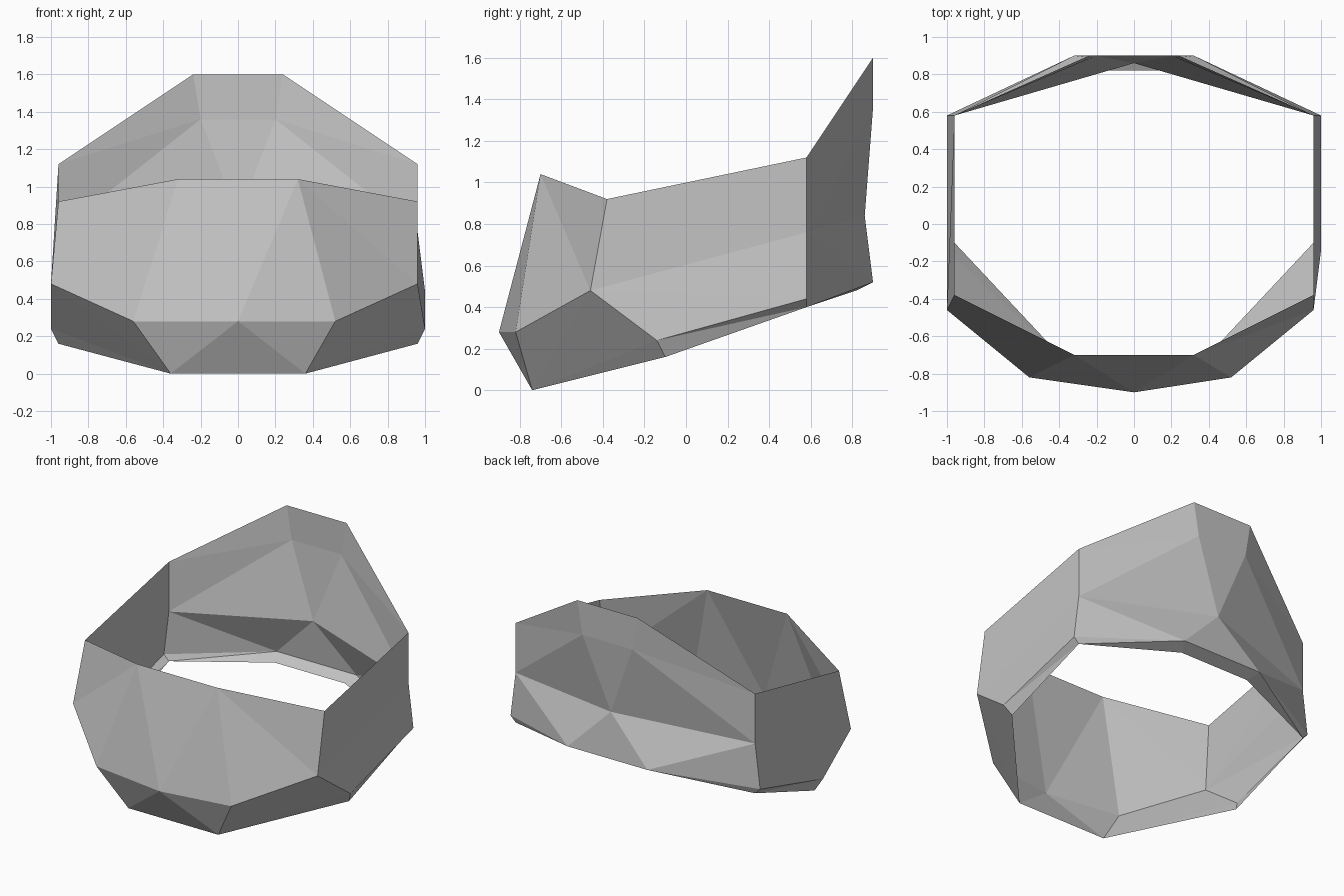
import bpy
import bmesh

cube = bpy.data.objects.get("Cube")
if cube:
    bpy.data.objects.remove(cube, do_unlink=True)

# Single gray finish
gray = bpy.data.materials.new("stone_gray")
gray.use_nodes = True
color = (0.55, 0.55, 0.55, 1)
gray.diffuse_color = color
gray.node_tree.nodes["Principled BSDF"].inputs["Base Color"].default_value = color

# Corner points of the left half, mirrored for the right half
corners = {
    "front_rim": (0.32, -0.70, 1.04),
    "side_rim": (0.96, -0.38, 0.92),
    "front_belly": (0.54, -0.82, 0.28),
    "side_belly": (0.98, -0.46, 0.48),
    "front_foot": (0.36, -0.74, 0),
    "side_foot": (1, -0.14, 0.24),
    "side_lip": (0.96, -0.10, 0.16),
    "rear_rim": (0.96, 0.58, 1.12),
    "rear_mid": (0.96, 0.58, 0.76),
    "rear_foot": (1, 0.58, 0.44),
    "rear_lip": (0.96, 0.58, 0.40),
    "crest": (0.24, 0.90, 1.60),
    "crest_base": (0.20, 0.90, 1.36),
    "back_foot": (0.32, 0.90, 0.52),
    "back_lip": (0.28, 0.82, 0.48),
}
SKEW = 0.02  # the front belly leans slightly to the right

# Facets of one half
facets = [
    # front shield
    "front_rim side_belly side_rim",
    "front_rim front_belly side_belly",
    "front_rim chin front_belly",
    "chin front_foot front_belly",
    "front_belly front_foot side_belly",
    "side_belly front_foot side_foot",
    "side_foot front_foot side_lip",
    # bottom lip
    "side_foot side_lip rear_lip",
    "side_foot rear_lip rear_foot",
    "rear_foot rear_lip back_foot",
    "rear_lip back_lip back_foot",
    # back wall
    "rear_rim crest_base crest",
    "rear_rim rear_mid crest_base",
    "rear_mid nape crest_base",
    "rear_mid back_foot nape",
    "rear_mid rear_foot back_foot",
    # lower side panel
    "side_belly side_foot rear_foot",
    "side_belly rear_foot rear_mid",
]
# The upper side panel folds differently on each side
side_folds = {
    1: ["side_belly rear_mid rear_rim", "side_belly rear_rim side_rim"],
    -1: ["side_belly rear_mid rear_rim", "side_belly rear_rim side_rim"],
}
side_folds[1] = ["side_belly rear_mid rear_rim side_rim"]

bm = bmesh.new()
centre = {"chin": bm.verts.new((0, -0.90, 0.28)),
          "nape": bm.verts.new((0, 0.86, 0.84))}
halves = {}
for side in (1, -1):
    points = dict(centre)
    for name, (x, y, z) in corners.items():
        shift = SKEW if name.endswith("belly") else 0
        points[name] = bm.verts.new((side * x - shift, y, z))
    halves[side] = points
    for facet in facets + side_folds[side]:
        loop = [points[n] for n in facet.split()]
        bm.faces.new(loop if side == 1 else loop[::-1])

# Facets that bridge both halves
left, right = halves[1], halves[-1]
bm.faces.new((left["front_rim"], right["front_rim"], centre["chin"]))
bm.faces.new((left["front_foot"], centre["chin"], right["front_foot"]))
bm.faces.new((left["crest_base"], centre["nape"], right["crest_base"]))
bm.faces.new((left["back_foot"], right["back_foot"], centre["nape"]))
for upper, lower in (("crest", "crest_base"), ("back_foot", "back_lip")):
    bm.faces.new((left[upper], left[lower], right[lower], right[upper]))

# Turn every facet outward
bmesh.ops.recalc_face_normals(bm, faces=bm.faces)
bm.normal_update()
outward = 0
for f in bm.faces:
    c = f.calc_center_median()
    outward += (f.normal.x * c.x + f.normal.y * c.y) * f.calc_area()
if outward < 0:
    bmesh.ops.reverse_faces(bm, faces=bm.faces)

mesh = bpy.data.meshes.new("faceted_band")
bm.to_mesh(mesh)
bm.free()
mesh.materials.append(gray)
band = bpy.data.objects.new("faceted_band", mesh)
bpy.context.collection.objects.link(band)
